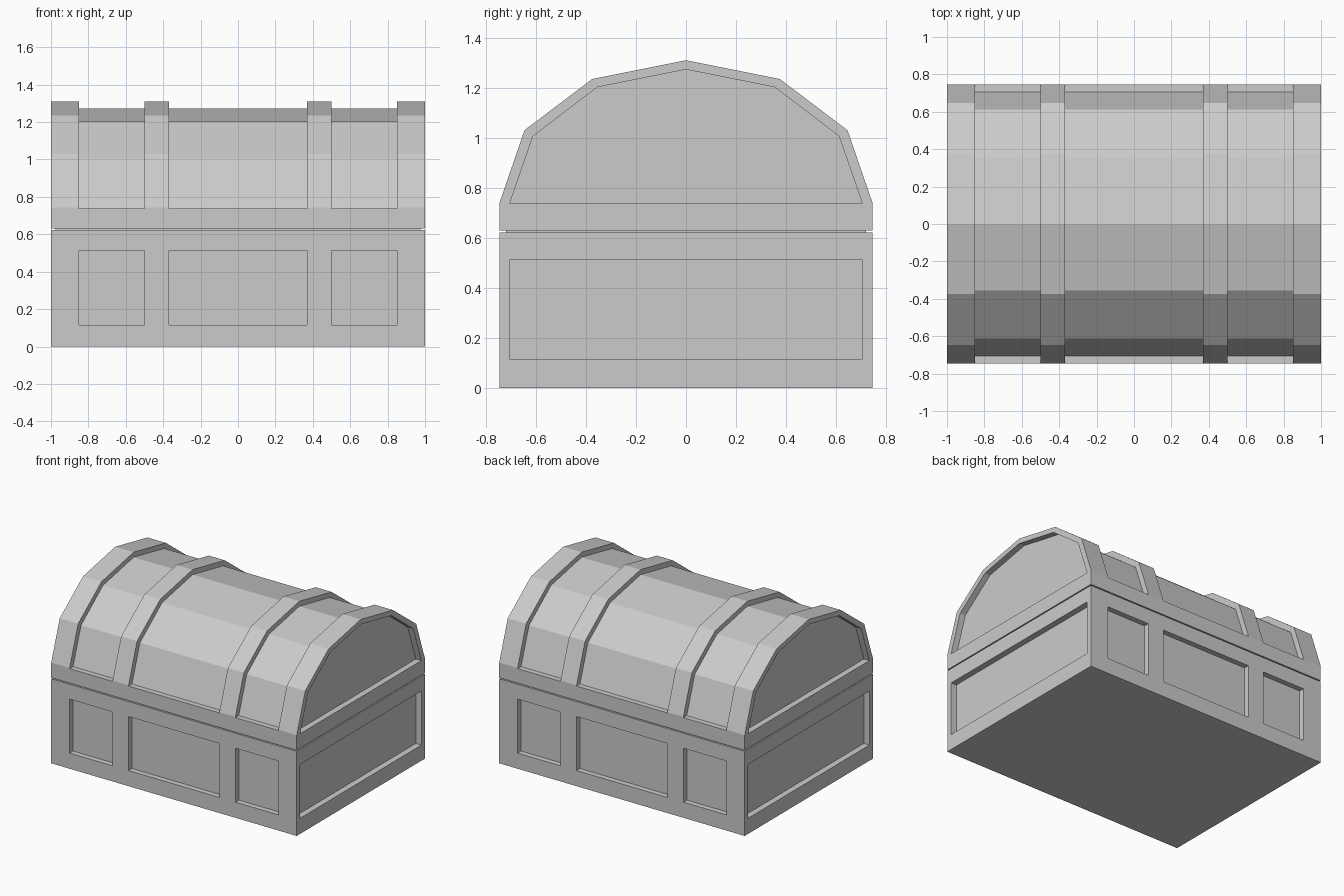
import bpy, bmesh

if "Cube" in bpy.data.objects:
    bpy.data.objects.remove(bpy.data.objects["Cube"])

W, D = 1.0, 0.745            # half width, half depth
INSET = 0.04                 # depth of the recessed panels
END_INSET = 0.045
LID_LOW = 0.737              # lower edge of the lid recesses
SPANS = [(-0.85, -0.5), (-0.37, 0.37), (0.5, 0.85)]


def prism(name, profile, x0, x1):
    """Extrude a closed (y, z) profile along x."""
    bm = bmesh.new()
    face = bm.faces.new([bm.verts.new((x0, y, z)) for y, z in profile])
    ext = bmesh.ops.extrude_face_region(bm, geom=[face])
    moved = [g for g in ext["geom"] if isinstance(g, bmesh.types.BMVert)]
    bmesh.ops.translate(bm, verts=moved, vec=(x1 - x0, 0, 0))
    bmesh.ops.recalc_face_normals(bm, faces=bm.faces)
    mesh = bpy.data.meshes.new(name)
    bm.to_mesh(mesh)
    bm.free()
    obj = bpy.data.objects.new(name, mesh)
    bpy.context.collection.objects.link(obj)
    return obj


def box(name, x0, x1, y0, y1, z0, z1):
    return prism(name, [(y0, z0), (y1, z0), (y1, z1), (y0, z1)], x0, x1)


def cut(target, cutters):
    """Subtract the cutters, apply the result and remove them."""
    for c in cutters:
        c.hide_render = True
        mod = target.modifiers.new("recess", 'BOOLEAN')
        mod.operation = 'DIFFERENCE'
        mod.solver = 'EXACT'
        mod.object = c
    bpy.context.view_layer.objects.active = target
    for mod in list(target.modifiers):
        bpy.ops.object.modifier_apply(modifier=mod.name)
    for c in cutters:
        bpy.data.objects.remove(c)


def mirrored(half):
    """Complete a right-half profile whose last point lies on y = 0."""
    return half + [(-y, z) for y, z in reversed(half[:-1])]


# Chest body with panels on all four sides
body = box("chest_body", -W, W, -D, D, 0, 0.622)
cutters = []
for s in (-1, 1):
    for x0, x1 in SPANS:
        ys = sorted((s * (D - INSET), s * (D + 0.2)))
        cutters.append(box("panel_cutter", x0, x1, *ys, 0.115, 0.512))
    xs = sorted((s * (W - END_INSET), s * (W + 0.2)))
    cutters.append(box("end_cutter", *xs, -0.705, 0.705, 0.115, 0.512))
cut(body, cutters)

# Narrow recessed seam between body and lid
box("seam_strip", -W + 0.025, W - 0.025, -D + 0.025, D - 0.025, 0.58, 0.67)

# Faceted barrel lid: raised bands, sunken spans and sunken ends
outer = mirrored([(D, 0.63), (D, 0.742), (0.646, 1.03), (0.375, 1.235), (0, 1.31)])
inner = mirrored([(0.705, LID_LOW), (0.612, 1.006), (0.355, 1.202), (0, 1.273)])
lid = prism("barrel_lid", outer, -W, W)
arch = [(-1, LID_LOW), (-1, 1.6), (1, 1.6), (1, LID_LOW)] + inner
cutters = [prism("span_cutter", arch, x0, x1) for x0, x1 in SPANS]
for s in (-1, 1):
    cutters.append(prism("lid_end_cutter", inner, s * (W - END_INSET), s * (W + 0.2)))
cut(lid, cutters)
